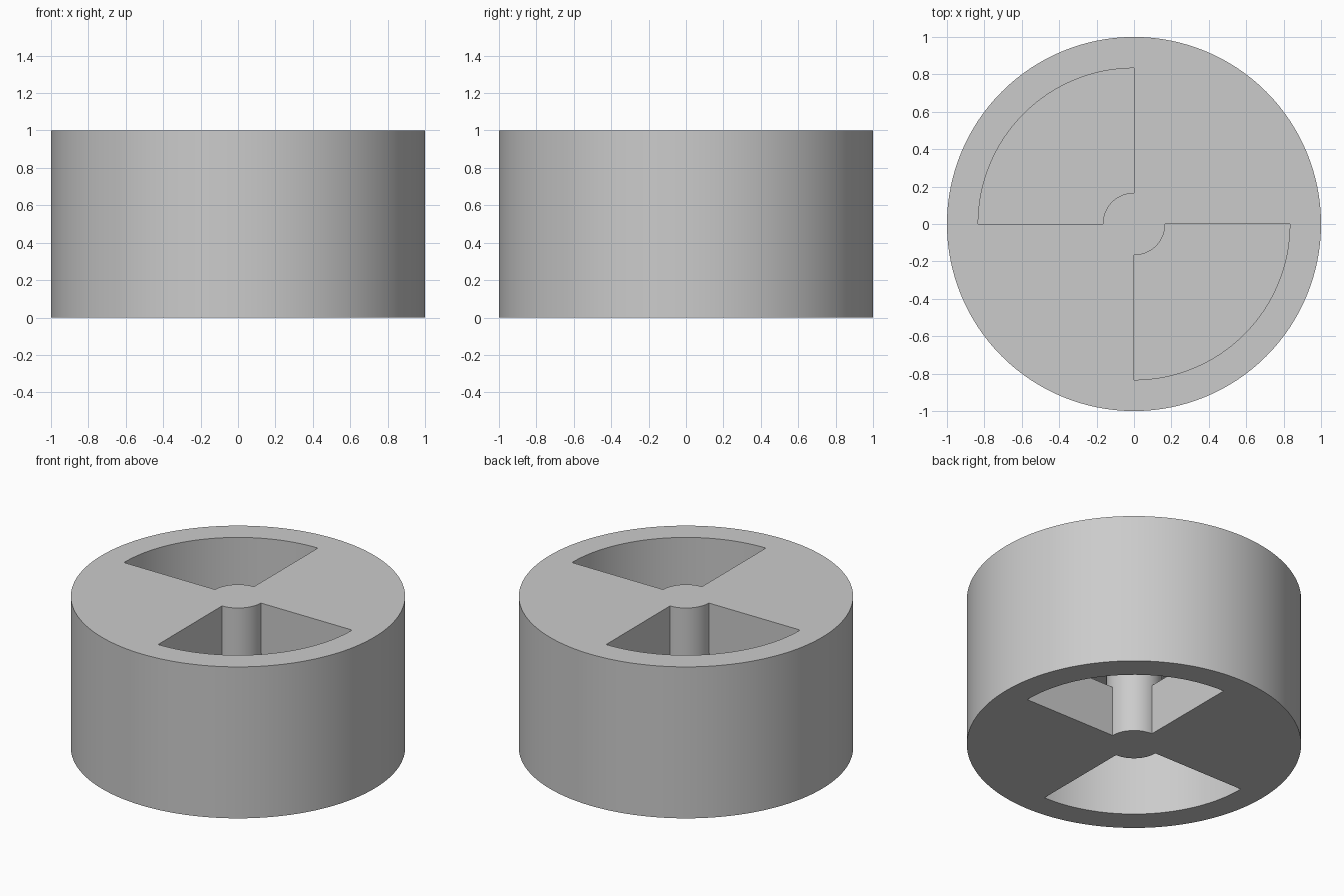
import bpy
import bmesh
from math import cos, sin, pi, radians

if "Cube" in bpy.data.objects:
    bpy.data.objects.remove(bpy.data.objects["Cube"], do_unlink=True)

SEGMENTS = 128
RADII = [0, 1 / 6, 5 / 6, 1]      # axis, hub, cavity wall, outside
HEIGHTS = [0, 1 / 3, 2 / 3, 1]    # lower plate, open chamber, upper plate


def is_solid(ring, seg, layer):
    """Hub and sleeve are full height; plates fill opposite quarters."""
    if ring not in (0, 1, 2) or layer not in (0, 1, 2):
        return False
    if ring != 1:
        return True
    quarter = (seg % SEGMENTS) * 4 // SEGMENTS
    if layer == 0:
        return quarter in (1, 3)
    if layer == 2:
        return quarter in (0, 2)
    return False


# Grey material
grey = bpy.data.materials.new("plain grey")
grey.use_nodes = True
colour = (0.6, 0.6, 0.6, 1)
grey.diffuse_color = colour
grey.node_tree.nodes["Principled BSDF"].inputs["Base Color"].default_value = colour

# Polar grid of vertices
bm = bmesh.new()
grid = {}
for r, radius in enumerate(RADII):
    for s in range(SEGMENTS):
        angle = 2 * pi * s / SEGMENTS
        for h, height in enumerate(HEIGHTS):
            grid[r, s, h] = bm.verts.new((radius * cos(angle), radius * sin(angle), height))


def face(*corners):
    bm.faces.new([grid[r, s % SEGMENTS, h] for r, s, h in corners])


# Skin wherever a solid cell meets an empty one
for s in range(SEGMENTS):
    for r in range(4):
        for h in range(4):
            here = is_solid(r, s, h)
            if here != is_solid(r, s, h - 1):
                face((r, s, h), (r + 1, s, h), (r + 1, s + 1, h), (r, s + 1, h))
            if here != is_solid(r - 1, s, h):
                face((r, s, h), (r, s + 1, h), (r, s + 1, h + 1), (r, s, h + 1))
            if here != is_solid(r, s - 1, h):
                face((r, s, h), (r + 1, s, h), (r + 1, s, h + 1), (r, s, h + 1))

# Close the hub centre and tidy up
bmesh.ops.remove_doubles(bm, verts=bm.verts[:], dist=0.0001)
bmesh.ops.delete(bm, geom=[v for v in bm.verts if not v.link_faces], context='VERTS')
bmesh.ops.recalc_face_normals(bm, faces=bm.faces[:])

mesh = bpy.data.meshes.new("drum_body")
bm.to_mesh(mesh)
bm.free()
mesh.materials.append(grey)
drum = bpy.data.objects.new("drum_body", mesh)
bpy.context.collection.objects.link(drum)

bpy.ops.object.select_all(action='DESELECT')
drum.select_set(True)
bpy.context.view_layer.objects.active = drum
bpy.ops.object.shade_smooth_by_angle(angle=radians(30))
